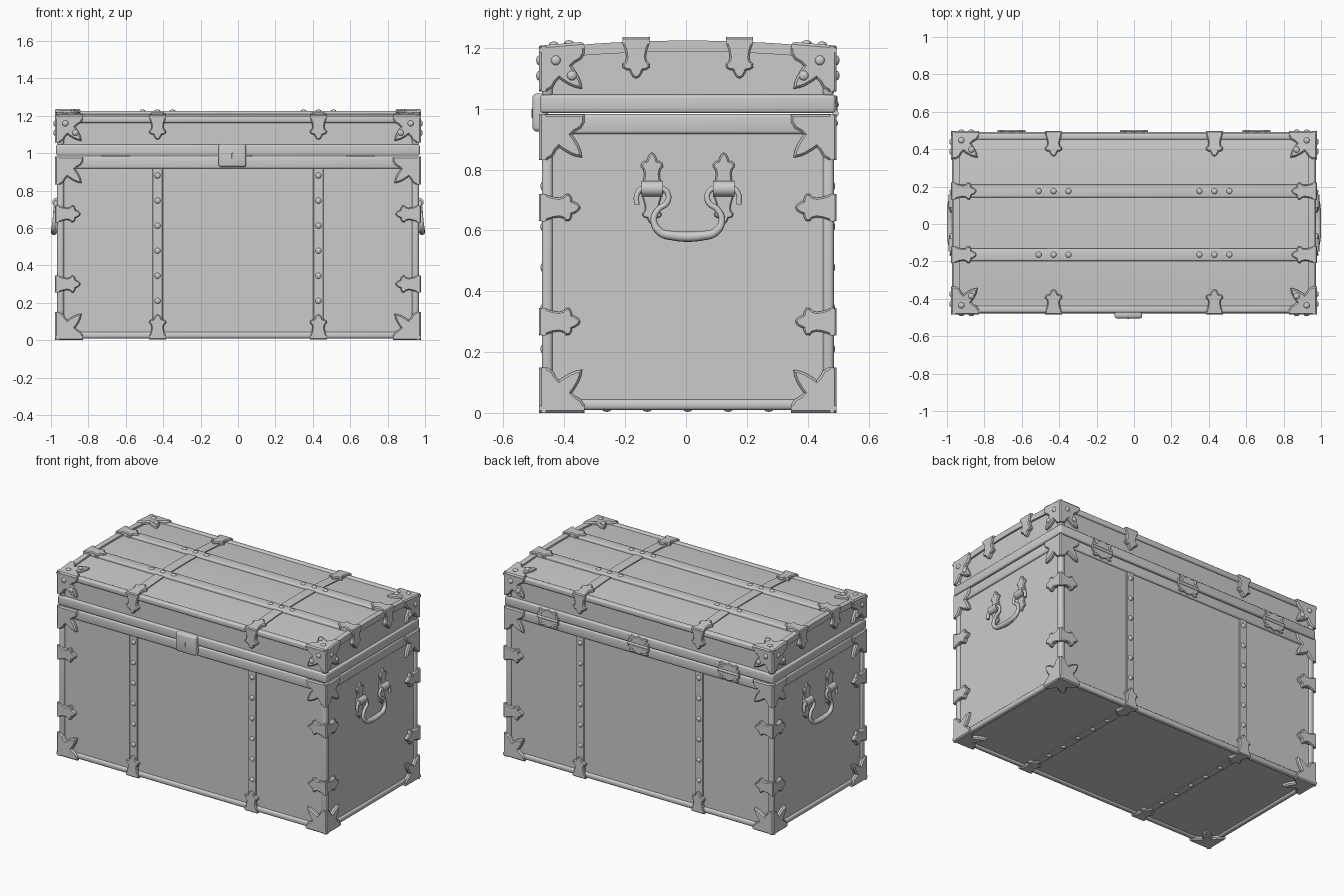
import bpy, bmesh, math
from mathutils import Vector as V, Matrix

if "Cube" in bpy.data.objects:
    bpy.data.objects.remove(bpy.data.objects["Cube"])

YC = 0.006                      # trunk body sits slightly behind centre (lock sticks out in front)
X, Y = 0.955, 0.468             # panel half sizes
TX, TY = 0.967, 0.480           # edge trim half sizes
CX, CY = 0.978, 0.489           # corner and clasp half sizes
SIGNS = [(a, b) for a in (-1, 1) for b in (-1, 1)]


def top(y):
    """Height of the gently arched lid."""
    return 1.213 - 0.025 * (y / 0.48) ** 2


def finish(name, bm):
    bmesh.ops.recalc_face_normals(bm, faces=bm.faces)
    me = bpy.data.meshes.new(name)
    bm.to_mesh(me)
    bm.free()
    ob = bpy.data.objects.new(name, me)
    ob.location.y = YC
    bpy.context.collection.objects.link(ob)
    return ob


def box(bm, lo, hi, bev=0.0, seg=3):
    lo, hi = V(lo), V(hi)
    size = V([abs(c) for c in hi - lo])
    m = Matrix.Translation((lo + hi) / 2) @ Matrix.Diagonal((*size, 1))
    vs = bmesh.ops.create_cube(bm, size=1, matrix=m)['verts']
    if bev:
        es = list({e for v in vs for e in v.link_edges})
        bmesh.ops.bevel(bm, geom=es, offset=bev, segments=seg, profile=0.5, affect='EDGES')


def plate(bm, outline, o, u, v, n, t, ch=0.006):
    """Flat ornament: outline in the (u, v) plane, raised by t along n, chamfered rim."""
    o, u, v, n = V(o), V(u).normalized(), V(v).normalized(), V(n).normalized()
    base = [bm.verts.new(o + u * a + v * b) for a, b in outline]
    up = [bm.verts.new(p.co + n * (t - ch)) for p in base]
    k = len(base)
    for i in range(k):
        bm.faces.new((base[i], base[(i + 1) % k], up[(i + 1) % k], up[i]))
    f = bm.faces.new(up)
    f.normal_update()
    if f.normal.dot(n) < 0:
        f.normal_flip()
    bmesh.ops.inset_region(bm, faces=[f], thickness=ch * 0.9, depth=ch, use_even_offset=True)


def rivet(bm, p, n, r=0.016):
    m = (Matrix.Translation(V(p)) @ V(n).to_track_quat('Z', 'Y').to_matrix().to_4x4()
         @ Matrix.Diagonal((1, 1, 0.6, 1)))
    bmesh.ops.create_uvsphere(bm, u_segments=12, v_segments=8, radius=r, matrix=m)


def arch(bm, x0, x1, ymax, hi, lo=None, flat=None):
    """Strip following the lid arch; bottom either offset by lo or flat at a height."""
    rows = []
    for i in range(17):
        y = ymax * (i / 8 - 1)
        zt, zb = top(y) + hi, (flat if flat is not None else top(y) + lo)
        rows.append([bm.verts.new(c) for c in ((x0, y, zb), (x1, y, zb), (x1, y, zt), (x0, y, zt))])
    for a, b in zip(rows, rows[1:]):
        for j in range(4):
            bm.faces.new((a[j], a[(j + 1) % 4], b[(j + 1) % 4], b[j]))
    bm.faces.new(rows[0])
    bm.faces.new(rows[-1])


# ornament outlines
half = [(.045, 0), (.043, .022), (.035, .045), (.032, .066), (.036, .08), (.045, .088), (.044, .1),
        (.034, .107), (.022, .109), (.018, .119), (.011, .13)]
CLASP = half + [(0, .136)] + [(-a, b) for a, b in reversed(half)]
leg = [(.15, 0), (.15, .025), (.138, .045), (.118, .056), (.108, .066), (.118, .08), (.131, .102), (.138, .12)]
CORNER = [(0, 0)] + leg + [(.142, .142)] + [(b, a) for a, b in reversed(leg)]
HINGE = [(-.075, 0), (.075, 0), (.075, .02), (.062, .028), (.07, .045), (.05, .052), (.03, .042),
         (0, .054), (-.03, .042), (-.05, .052), (-.07, .045), (-.062, .028), (-.075, .02)]

# body and lid panels
bm = bmesh.new()
box(bm, (-X, -Y, 0.02), (X, Y, 0.98))
finish("body_panels", bm)
bm = bmesh.new()
arch(bm, -X, X, Y, 0, flat=1.0)
finish("lid_panels", bm)

# rounded bands on both sides of the opening
bm = bmesh.new()
box(bm, (-TX, -TY, 0.917), (TX, TY, 0.982), 0.01)
finish("body_rim_band", bm)
bm = bmesh.new()
box(bm, (-TX - .005, -TY - .005, 0.986), (TX + .005, TY + .005, 1.046), 0.01)
finish("lid_rim_band", bm)

# edge trims: body uprights, bottom edges, lid edges
bm = bmesh.new()
w = 0.036
for sx, sy in SIGNS:
    box(bm, (sx * TX, sy * TY, 0.01), (sx * (TX - w), sy * (TY - w), 0.95), 0.013)
    box(bm, (sx * TX, sy * TY, 1.04), (sx * (TX - w), sy * (TY - w), 1.19), 0.013)
for s in (-1, 1):
    box(bm, (-TX, s * TY, 0.009), (TX, s * (TY - w), 0.045), 0.013)
    box(bm, (s * TX, -TY, 0.009), (s * (TX - w), TY, 0.045), 0.013)
    box(bm, (-TX, s * TY, 1.162), (TX, s * (TY - w), 1.199), 0.01)
    arch(bm, s * TX, s * (TX - w), TY - .004, 0.011, -0.025)
finish("edge_trims", bm)

# straps round body and over lid
bm = bmesh.new()
rv = bmesh.new()
for sx in (-.43, .43):
    for sy in (-1, 1):
        box(bm, (sx - .028, sy * .46, .03), (sx + .028, sy * .475, .93), .003, 1)
        for i in range(6):
            rivet(rv, (sx, sy * .475, .21 + i * .134), (0, sy, 0))
    box(bm, (sx - .028, -.46, .013), (sx + .028, .46, .03), .003, 1)
    for i in range(-2, 3):
        rivet(rv, (sx, i * .133, .013), (0, 0, -1))
    arch(bm, sx - .032, sx + .032, .475, 0.007, -0.01)
finish("straps", bm)

# lid slats along the length
bm = bmesh.new()
for s in (-1, 1):
    box(bm, (-.965, s * .17 - .034, 1.195), (.965, s * .17 + .034, 1.225), .008)
    for cx in (-.43, .43):
        for d in (-.08, 0, .08):
            rivet(rv, (cx + d, s * .17, 1.224), (0, 0, 1))
finish("lid_slats", bm)

# clasps wrapping the edges
bm = bmesh.new()
t = 0.022
for sx, sy in SIGNS:
    for z in (.30, .675):
        plate(bm, CLASP, (sx * CX, sy * (CY - t), z), (0, 0, 1), (-sx, 0, 0), (0, sy, 0), t)
        plate(bm, CLASP, (sx * (CX - t), sy * CY, z), (0, 0, 1), (0, -sy, 0), (sx, 0, 0), t)
    x = sx * .43
    plate(bm, CLASP, (x, sy * (CY - t), .003), (1, 0, 0), (0, 0, 1), (0, sy, 0), t)
    plate(bm, CLASP, (x, sy * CY, .003 + t), (1, 0, 0), (0, -sy, 0), (0, 0, -1), t)
    plate(bm, CLASP, (x, sy * (CY - t), 1.207), (1, 0, 0), (0, 0, -1), (0, sy, 0), t)
    plate(bm, CLASP, (x, sy * CY, 1.207 - t), (1, 0, 0), (0, -sy, .09), (0, sy * .09, 1), t)
    y = sy * .17
    plate(bm, CLASP, (sx * (CX - t), y, 1.235), (0, 1, 0), (0, 0, -1), (sx, 0, 0), t)
    plate(bm, CLASP, (sx * CX, y, 1.235 - t), (0, 1, 0), (-sx, 0, 0), (0, 0, 1), t)
finish("edge_clasps", bm)

# leaf-shaped corner guards
bm = bmesh.new()
for sx, sy in SIGNS:
    for z, d in ((0.0, 1), (.981, -1), (1.207, -1)):
        ax, ay, az = (-sx, 0, 0), (0, -sy, 0), (0, 0, d)
        plate(bm, CORNER, (sx * CX, sy * (CY - t), z), ax, az, (0, sy, 0), t, .008)
        plate(bm, CORNER, (sx * (CX - t), sy * CY, z), ay, az, (sx, 0, 0), t, .008)
        if z == 0:
            plate(bm, CORNER, (sx * CX, sy * CY, t), ax, ay, (0, 0, -1), t, .008)
        if z > 1:
            plate(bm, CORNER, (sx * CX, sy * CY, z - t), ax, (0, -sy, .09), (0, sy * .09, 1), t, .008)
            for a, b in ((.055, .048), (.108, .098)):
                rivet(rv, (sx * (CX - a), sy * CY, z - b), (0, sy, 0))
                rivet(rv, (sx * CX, sy * (CY - a), z - b), (sx, 0, 0))
                rivet(rv, (sx * (CX - a), sy * (CY - b), z + .09 * b), (0, 0, 1))
finish("corner_guards", bm)

# front lock with keyhole cover
bm = bmesh.new()
box(bm, (-.104, -.511, .925), (.044, -.46, 1.05), .014)
finish("lock", bm)
bm = bmesh.new()
box(bm, (-.034, -.514, .97), (-.026, -.505, 1.0), .002, 1)
finish("keyhole_cover", bm)

# back hinges
bm = bmesh.new()
for x in (-.655, 0, .655):
    plate(bm, HINGE, (x, .478, .99), (1, 0, 0), (0, 0, 1), (0, 1, 0), .014, .004)
    plate(bm, HINGE, (x, .475, .978), (1, 0, 0), (0, 0, -1), (0, 1, 0), .014, .004)
    m = Matrix.Translation((x, .486, .984)) @ Matrix.Rotation(math.pi / 2, 4, 'Y')
    bmesh.ops.create_cone(bm, cap_ends=True, segments=16, radius1=.01, radius2=.01, depth=.15, matrix=m)
    for d in (-.05, .05):
        rivet(rv, (x + d, .491, 1.014), (0, 1, 0), .009)
        rivet(rv, (x + d, .488, .952), (0, 1, 0), .009)
finish("hinges", bm)
finish("rivets", rv)

# side handles: mounts, cuffs and hanging bails
bm = bmesh.new()
for sx, sy in SIGNS:
    y = sy * .118
    slim = [(a * .8, b) for a, b in CLASP]
    plate(bm, slim, (sx * X, y, .72), (0, 1, 0), (0, 0, 1), (sx, 0, 0), .014)
    plate(bm, [(a * .7, b * .75) for a, b in CLASP], (sx * X, y, .722), (0, 1, 0), (0, 0, -1),
          (sx, 0, 0), .01, .004)
    m = Matrix.Translation((sx * .967, y, .737)) @ Matrix.Rotation(math.pi / 2, 4, 'X')
    bmesh.ops.create_cone(bm, cap_ends=True, segments=20, radius1=.025, radius2=.025, depth=.07, matrix=m)
finish("handle_mounts", bm)

path = [(.168, .685, .9), (.167, .718, .9), (.15, .738, .9), (.085, .738, .9), (.066, .722, .9),
        (.068, .692, 1), (.098, .668, 1), (.112, .632, 1.1), (.09, .594, 1.4), (.045, .582, 1.6)]
path = [(-y, z, r) for y, z, r in path] + [(0, .579, 1.7)] + path[::-1]
for side, sx in (("left", -1), ("right", 1)):
    cu = bpy.data.curves.new(side + "_handle", 'CURVE')
    cu.dimensions = '3D'
    cu.bevel_depth = 0.01
    cu.bevel_resolution = 3
    cu.resolution_u = 6
    cu.use_fill_caps = True
    sp = cu.splines.new('BEZIER')
    sp.bezier_points.add(len(path) - 1)
    for p, (y, z, r) in zip(sp.bezier_points, path):
        p.co = (sx * (.984 - .07 * max(0, z - .6)), y, z)
        p.radius = r
        p.handle_left_type = p.handle_right_type = 'AUTO'
    ob = bpy.data.objects.new(side + "_handle", cu)
    ob.location.y = YC
    bpy.context.collection.objects.link(ob)

# smooth shading with crisp edges
for ob in bpy.data.objects:
    ob.select_set(ob.type == 'MESH')
    if ob.type == 'MESH':
        bpy.context.view_layer.objects.active = ob
bpy.ops.object.shade_smooth_by_angle(angle=math.radians(35))
